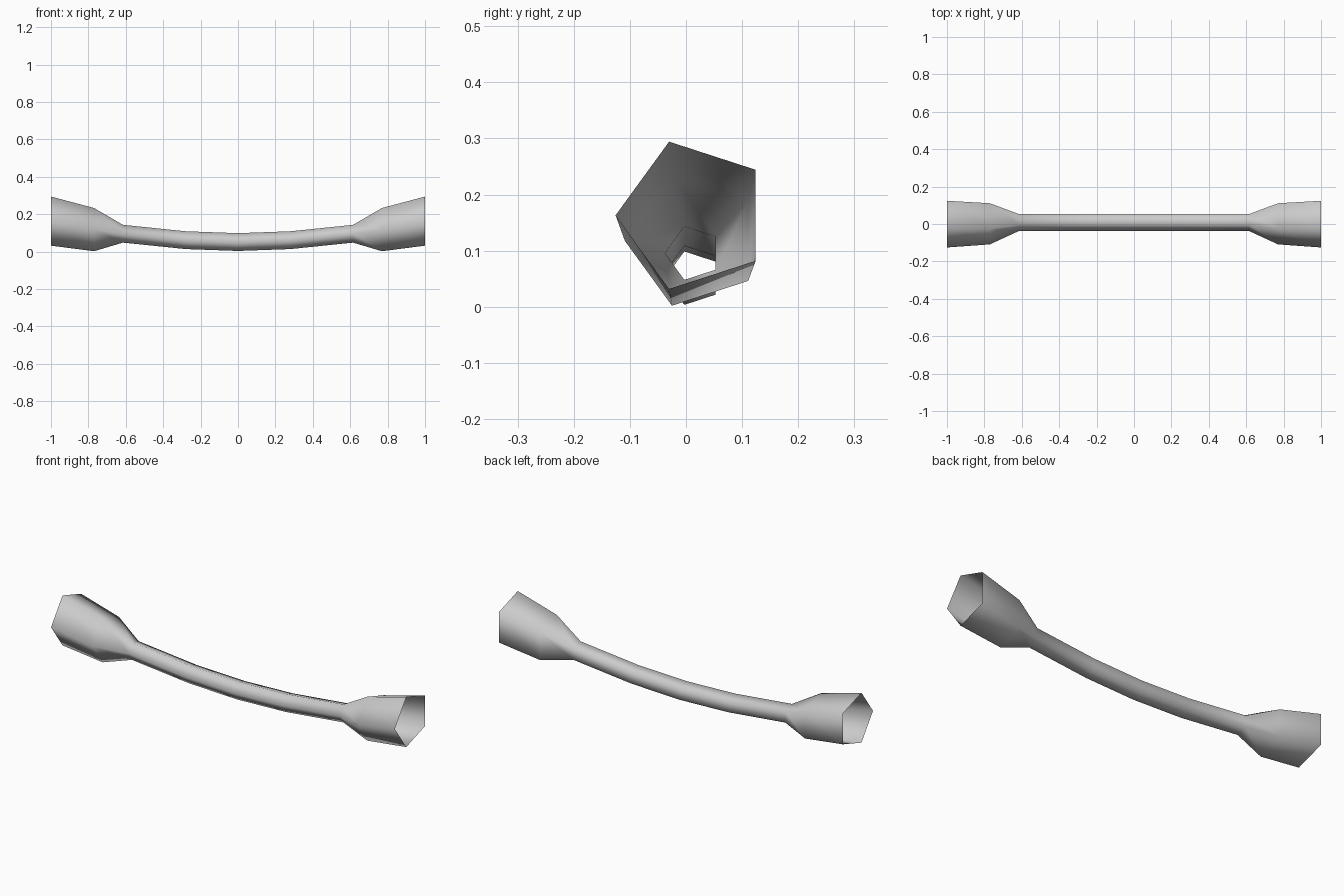
import bpy
import bmesh
import math

cube = bpy.data.objects.get("Cube")
if cube:
    bpy.data.objects.remove(cube, do_unlink=True)

# Half profile from the middle outwards: x, ring centre height, ring radius
HALF = [(0.0, 0.051, 0.05), (0.28, 0.061, 0.05), (0.615, 0.0955, 0.05),
        (0.77, 0.1175, 0.1215), (1.0, 0.163, 0.138)]
STATIONS = [(-x, z, r) for x, z, r in reversed(HALF[1:])] + HALF
SIDES = 5
OFFSET_Y = 0.0125

grey = bpy.data.materials.new("light_grey")
grey.use_nodes = True
colour = (0.6, 0.6, 0.6, 1.0)
grey.diffuse_color = colour
grey.node_tree.nodes["Principled BSDF"].inputs["Base Color"].default_value = colour

# Five-sided sagging tube with a flared open cup at each end
bm = bmesh.new()
rings = []
for x, z, r in STATIONS:
    ring = []
    for k in range(SIDES):
        a = math.tau * (k + 0.5) / SIDES
        ring.append(bm.verts.new((x, OFFSET_Y + r * math.cos(a), z + r * math.sin(a))))
    rings.append(ring)

# Skin neighbouring rings, facing outwards
for near, far in zip(rings, rings[1:]):
    for k in range(SIDES):
        n = (k + 1) % SIDES
        face = bm.faces.new((near[k], far[k], far[n], near[n]))
        face.normal_update()
        middle = face.calc_center_median()
        if face.normal.y * (middle.y - OFFSET_Y) + face.normal.z * (
                middle.z - (near[0].co.z + far[0].co.z) / 2
                + (near[0].co.y + far[0].co.y - 2 * OFFSET_Y) / 2
                * math.tan(math.pi / SIDES)) < 0:
            face.normal_flip()
        face.smooth = True

mesh = bpy.data.meshes.new("flared_tube")
bm.to_mesh(mesh)
bm.free()
mesh.materials.append(grey)
tube = bpy.data.objects.new("flared_tube", mesh)
bpy.context.collection.objects.link(tube)
